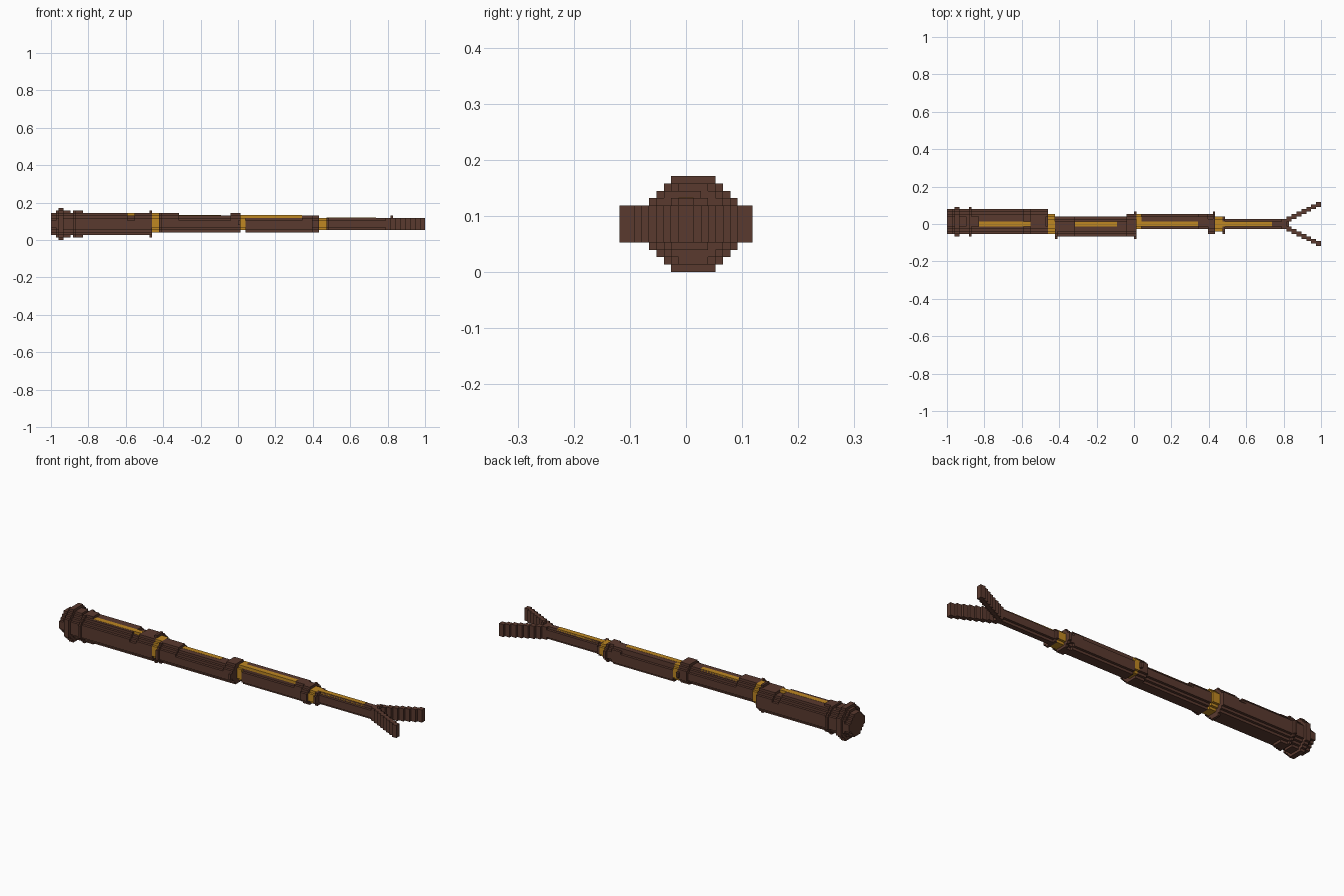
import bpy, bmesh

if "Cube" in bpy.data.objects:
    bpy.data.objects.remove(bpy.data.objects["Cube"])

U = 2 / 152  # block size; all part sizes below are counted in blocks


def material(name, rgb):
    m = bpy.data.materials.new(name)
    m.diffuse_color = (*rgb, 1)
    m.use_nodes = True
    m.node_tree.nodes["Principled BSDF"].inputs["Base Color"].default_value = m.diffuse_color
    return m


BROWN = material("dark_brown_wood", (0.102, 0.042, 0.028))
GOLD = material("gold", (0.52, 0.245, 0.016))


def section(y0, y1, z0, z1, c):
    """Outline of a block-built octagon with c one-block steps in each corner."""
    half = []
    for k in range(c + 1):          # lower right corner, climbing
        half += [(y1 - c + k, z0 + k), (y1 - c + k, z0 + k + 1)]
    half.pop()
    half.append((y1, z1 - c))
    for k in range(c):              # upper right corner
        half += [(y1 - k - 1, z1 - c + k), (y1 - k - 1, z1 - c + k + 1)]
    return half + [(y0 + y1 - y, z) for y, z in reversed(half)]


def part(name, pieces, mat):
    """Extrude each (x0, x1, y0, y1, z0, z1, steps) along the wand."""
    bm = bmesh.new()
    for x0, x1, y0, y1, z0, z1, c in pieces:
        pts = section(y0, y1, z0, z1, c)
        clean = [p for i, p in enumerate(pts) if p != pts[i - 1]]
        f = bm.faces.new([bm.verts.new((x0 * U - 1, y * U, z * U)) for y, z in clean])
        ext = bmesh.ops.extrude_face_region(bm, geom=[f], use_keep_orig=True)
        new = [v for v in ext["geom"] if isinstance(v, bmesh.types.BMVert)]
        bmesh.ops.translate(bm, verts=new, vec=((x1 - x0) * U, 0, 0))
    bmesh.ops.recalc_face_normals(bm, faces=bm.faces[:])
    me = bpy.data.meshes.new(name)
    bm.to_mesh(me)
    bm.free()
    me.materials.append(mat)
    bpy.context.collection.objects.link(bpy.data.objects.new(name, me))


E = 0.06  # small lift for inlays

# Pommel with ribs
part("pommel", [(0, 2, -4, 6, 2, 11, 3), (2, 3, -4, 6, 1, 12, 3),
                (3, 5, -5, 7, 0, 13, 3), (5, 8, -4, 6, 1, 12, 3),
                (8, 9, -4, 6, 2, 11, 2), (9, 10, -5, 7, 1, 12, 3),
                (10, 13, -4, 6, 1, 12, 3)], BROWN)

# Thick grip, notched where its inlay stands free
part("grip", [(13, 31, -4, 6, 2, 11, 2), (31, 34, -4, 6, 2, 10, 2),
              (34, 40, -4, 6, 2, 11, 2), (40, 41, -4, 6, 1, 12, 3)], BROWN)
part("grip_inlay", [(13, 34, -1, 1, 10, 11 + E, 0)], GOLD)
part("grip_band", [(41, 44, -4, 4, 3, 11, 2)], GOLD)

# Second section
part("middle_shaft", [(44, 45, -6, 3, 3, 11, 2), (45, 52, -5, 3, 3, 11, 2),
                      (52, 73, -5, 3, 3, 10, 2), (73, 76, -5, 4, 3, 11, 2),
                      (76, 77, -6, 5, 3, 11, 3)], BROWN)
part("middle_inlay", [(52, 69, -1, 1, 9, 10 + E, 0)], GOLD)
part("middle_band", [(77, 79, -2, 4, 4, 10, 1)], GOLD)

# Third section, open in front of its inlay
part("upper_shaft", [(79, 102, -2, 4, 3, 9, 1), (79, 102, 1, 3, 9, 10, 0),
                     (102, 106, -2, 4, 3, 10, 1), (106, 108, -4, 4, 3, 10, 2),
                     (108, 109, -4, 5, 3, 10, 2)], BROWN)
part("upper_inlay", [(77, 102, -1, 1, 9, 10 + E, 0)], GOLD)
part("upper_band", [(109, 112, -3, 3, 4, 9, 1)], GOLD)

# Thin neck
part("neck", [(112, 113, -4, 3, 4, 9, 1), (113, 138, -2, 2, 4, 9, 1),
              (138, 139, -1, 1, 9, 10, 0)], BROWN)
part("neck_inlay", [(112, 132, -1, 1, 8, 9 + E, 0)], GOLD)

# Forked tip: two mirrored stepped prongs
for side, s in (("left", 1), ("right", -1)):
    steps = []
    for k in range(8):
        a, b = sorted((s * k, s * (k + 2)))
        steps.append((136 + 2 * k, 138 + 2 * k, a, b, 4, 9, 0))
    part(f"{side}_prong", steps, BROWN)
